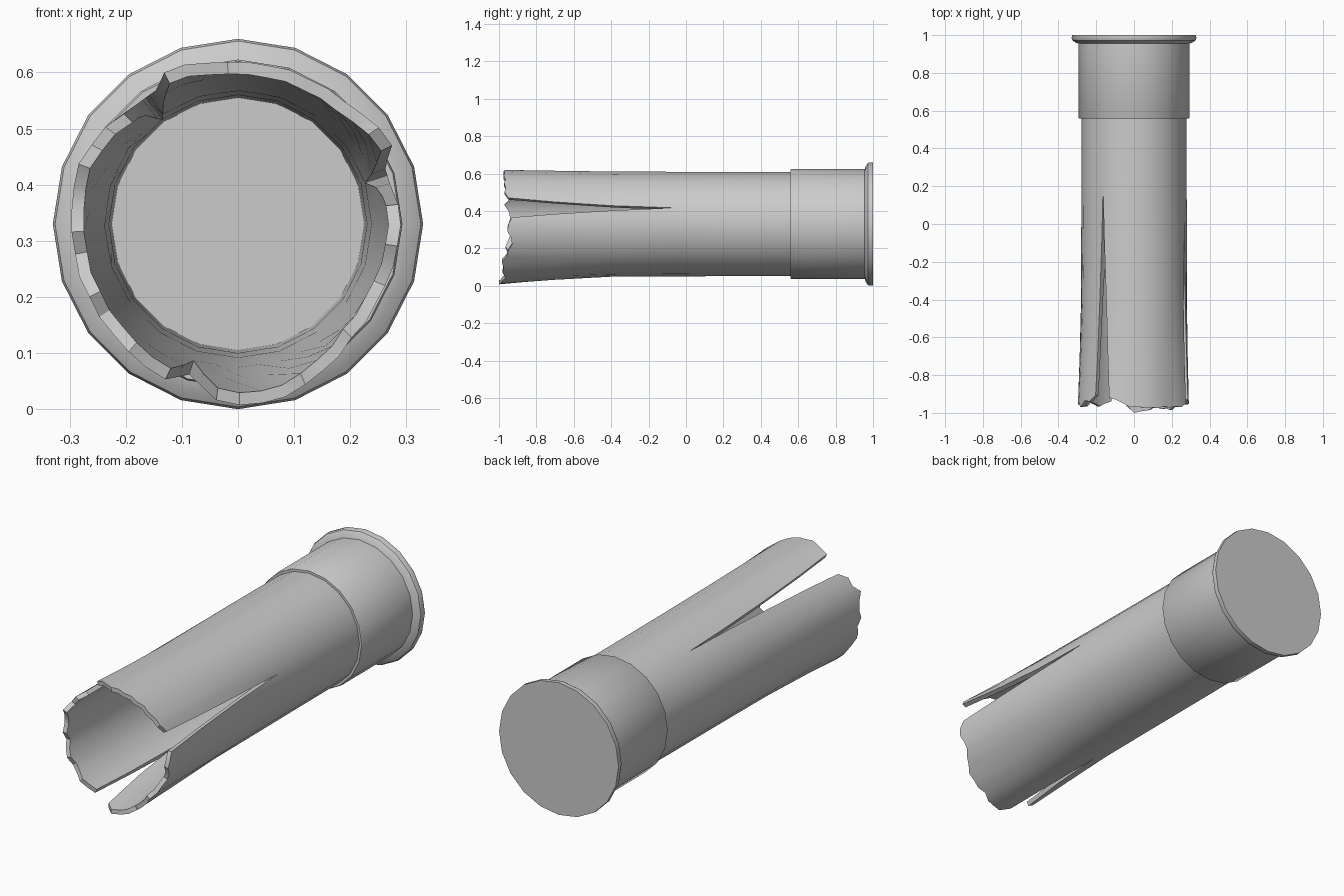
import bpy, bmesh
from math import sin, cos, radians

if "Cube" in bpy.data.objects:
    bpy.data.objects.remove(bpy.data.objects["Cube"])

CZ = 0.33          # height of the tube axis
SIDES = 20


def finish(bm, name):
    bmesh.ops.remove_doubles(bm, verts=bm.verts, dist=0.0004)
    bmesh.ops.recalc_face_normals(bm, faces=bm.faces)
    mesh = bpy.data.meshes.new(name)
    bm.to_mesh(mesh)
    bm.free()
    ob = bpy.data.objects.new(name, mesh)
    bpy.context.collection.objects.link(ob)
    bpy.ops.object.select_all(action='DESELECT')
    ob.select_set(True)
    bpy.context.view_layer.objects.active = ob
    bpy.ops.object.shade_smooth_by_angle(angle=radians(32))
    return ob


def point(bm, r, deg, y, faceted=False):
    if faceted:    # follow the flats of the 20-sided section
        r *= cos(radians(9)) / cos(radians(deg % 18 - 9))
    a = radians(deg)
    return bm.verts.new((r * cos(a), y, CZ + r * sin(a)))


def sample(values, t):
    f = t * (len(values) - 1)
    i = min(int(f), len(values) - 2)
    return values[i] + (values[i + 1] - values[i]) * (f - i)


# Base cup with flared rim
bm = bmesh.new()
profile = [(0.270, 0.558), (0.290, 0.558), (0.293, 0.563), (0.293, 0.955),
           (0.308, 0.96), (0.326, 0.972), (0.33, 0.982), (0.329, 1.0)]
rings = [[point(bm, r, i * 360 / SIDES, y) for i in range(SIDES)] for r, y in profile]
for a, b in zip(rings, rings[1:]):
    for i in range(SIDES):
        j = (i + 1) % SIDES
        bm.faces.new((a[i], a[j], b[j], b[i]))
bm.faces.new(rings[-1])
finish(bm, "base_cup")

# Split tube: rows are (outer y, inner y, outer r, inner r, blend to mouth radius)
rows = [(0.60, 0.56, 0.278, 0.225, 0), (0.2, 0.2, 0.279, 0.230, 0),
        (-0.07, -0.07, 0.280, 0.238, 0), (-0.4, -0.4, 0.282, 0.256, 0),
        (-0.7, -0.7, 0.284, 0.262, 0.4), (None, None, 0.284, 0.262, 1)]

# Slits: angle, apex y, half-angle before and after at the mouth
slits = [(18, -0.07, 11, 9), (126, 0.2, 10, 10), (252, -0.4, 7, 11),
         (378, -0.07, 11, 9)]

# Torn ends: mouth radii and jagged mouth depth of each petal
petals = [
    ([0.312, 0.292, 0.290, 0.292, 0.304],
     [.95, .97, .965, .972, .965, .975, .97, .975, .965, .97, .95, .93, .92]),
    ([0.286, 0.306, 0.299, 0.298, 0.300, 0.309],
     [.905, .94, .935, .97, .945, .94, .955, .935, .95, .965, .945, .95, .965, .95, .94]),
    ([0.320, 0.327, 0.308, 0.290, 0.286, 0.290, 0.291],
     [.965, 1.0, .99, .985, .965, .98, .975, .985, .96, .95, .93, .935, .955, .95, .93]),
]


def opening(apex, half, y):
    return half * (max(0, apex - y) / (apex + 0.95)) ** 1.3


bm = bmesh.new()
for k, (radii, jag) in enumerate(petals):
    a0, apex0, _, after = slits[k]
    a1, apex1, before, _ = slits[k + 1]
    n = len(jag) - 1
    outer, inner = [], []
    for yo, yi, ro, ri, blend in rows:
        row_o, row_i = [], []
        y = -0.95 if yo is None else yo
        lo = a0 + opening(apex0, after, y)
        hi = a1 - opening(apex1, before, y)
        for c in range(n + 1):
            t = c / n
            ang = lo + (hi - lo) * t
            flare = (sample(radii, t) - ro) * blend
            row_o.append(point(bm, ro + flare, ang, -jag[c] if yo is None else yo, True))
            row_i.append(point(bm, ri + flare, ang, -jag[c] if yi is None else yi, True))
        outer.append(row_o)
        inner.append(row_i)
    for r in range(len(rows) - 1):
        for c in range(n):
            for g in (outer, inner):
                bm.faces.new((g[r][c], g[r][c + 1], g[r + 1][c + 1], g[r + 1][c]))
        # walls along the slits, below each apex
        for c, apex in ((0, apex0), (n, apex1)):
            if rows[r][0] <= apex:
                bm.faces.new((outer[r][c], outer[r + 1][c], inner[r + 1][c], inner[r][c]))
    for c in range(n):   # torn lip
        bm.faces.new((outer[-1][c], outer[-1][c + 1], inner[-1][c + 1], inner[-1][c]))

# Close the inner floor and the hidden outer end
bmesh.ops.remove_doubles(bm, verts=bm.verts, dist=0.0004)
bmesh.ops.holes_fill(bm, edges=[e for e in bm.edges if e.is_boundary], sides=0)
finish(bm, "split_tube")
